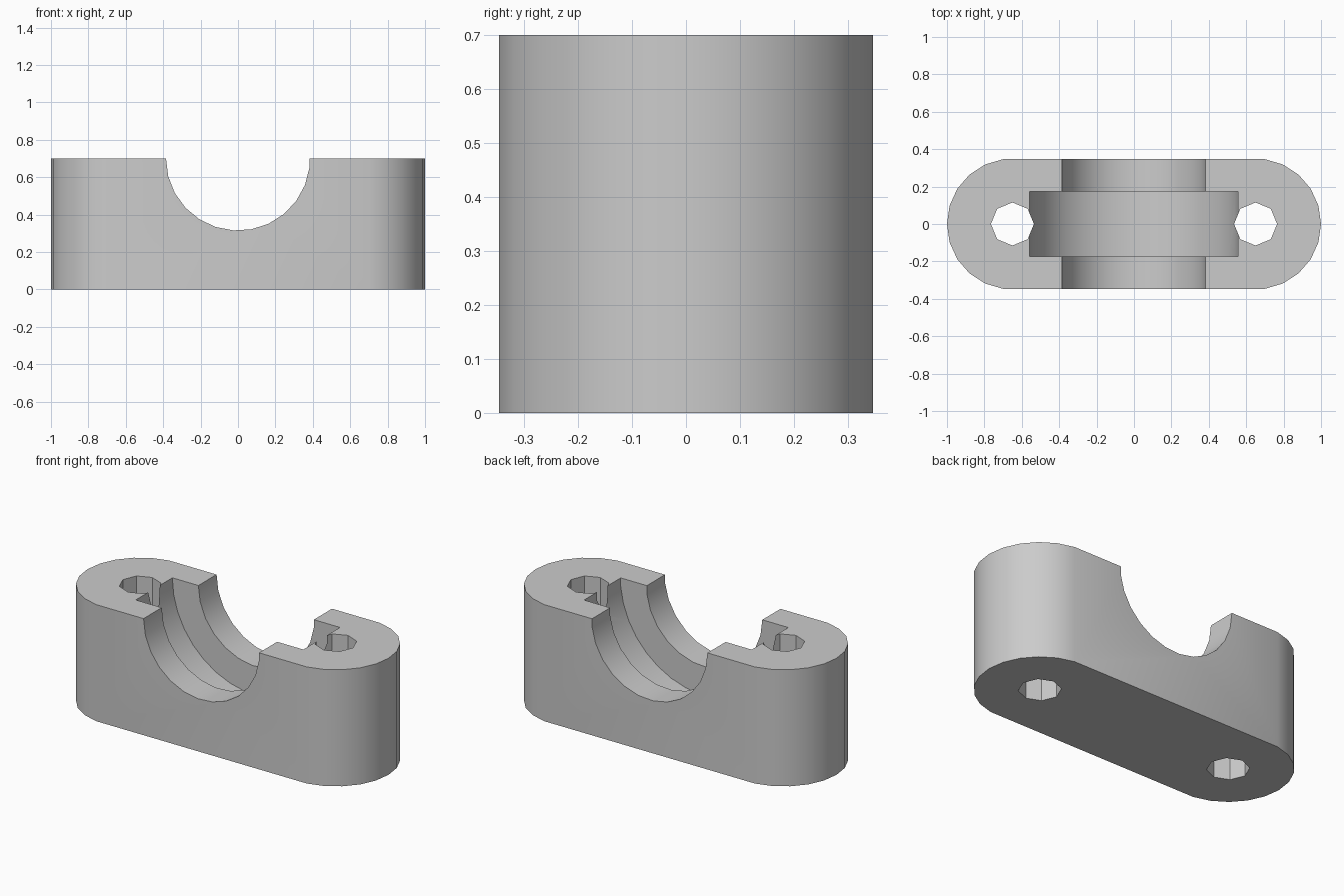
import bpy, bmesh
from math import sin, cos, pi
from mathutils import Vector

HEIGHT = 0.7
END_X = 0.65

cube = bpy.data.objects.get("Cube")
if cube:
    bpy.data.objects.remove(cube, do_unlink=True)

grey = bpy.data.materials.new("plain grey")
grey.use_nodes = True
grey.diffuse_color = (0.6, 0.6, 0.6, 1)
grey.node_tree.nodes["Principled BSDF"].inputs["Base Color"].default_value = grey.diffuse_color


def ring(radius, sides, cx=0.0, start=0.0):
    """Points of a regular polygon."""
    angles = [start + 2 * pi * i / sides for i in range(sides)]
    return [(cx + radius * cos(a), radius * sin(a)) for a in angles]


def prism(name, points, sweep):
    """Closed solid from 3D outline points swept along a vector."""
    bm = bmesh.new()
    face = bm.faces.new([bm.verts.new(p) for p in points])
    new = bmesh.ops.extrude_face_region(bm, geom=[face])["geom"]
    verts = [v for v in new if isinstance(v, bmesh.types.BMVert)]
    bmesh.ops.translate(bm, verts=verts, vec=Vector(sweep))
    bmesh.ops.recalc_face_normals(bm, faces=bm.faces)
    mesh = bpy.data.meshes.new(name)
    bm.to_mesh(mesh)
    bm.free()
    mesh.materials.append(grey)
    obj = bpy.data.objects.new(name, mesh)
    bpy.context.collection.objects.link(obj)
    return obj


# Body: block with rounded ends
half = [p for p in ring(0.35, 22, END_X) if p[0] > END_X]
half.sort(key=lambda p: p[1])
outline = half + [(-x, -y) for x, y in half]
body = prism("clamp_body", [(x, y, 0) for x, y in outline], (0, 0, HEIGHT))

# Screw holes at both ends
cutters = [prism("screw_hole", [(x, y, -0.1) for x, y in ring(0.115, 8, side * END_X)],
                 (0, 0, HEIGHT + 0.2)) for side in (-1, 1)]

# Half-round bore and the wider groove in its middle
for name, radius, sides, reach in (("bore", 0.385, 25, 0.5), ("groove", 0.558, 35, 0.174)):
    pts = [(x, -reach, HEIGHT + z) for x, z in ring(radius, sides, start=pi)]
    cutters.append(prism(name, pts, (0, 2 * reach, 0)))

# Cut, apply and shade
bpy.ops.object.select_all(action='DESELECT')
bpy.context.view_layer.objects.active = body
body.select_set(True)
for cutter in cutters:
    cutter.hide_render = True
    mod = body.modifiers.new(cutter.name, 'BOOLEAN')
    mod.operation = 'DIFFERENCE'
    mod.solver = 'EXACT'
    mod.object = cutter
    bpy.ops.object.modifier_apply(modifier=mod.name)
for cutter in cutters:
    bpy.data.objects.remove(cutter, do_unlink=True)
bpy.ops.object.shade_smooth_by_angle(angle=pi / 6)
